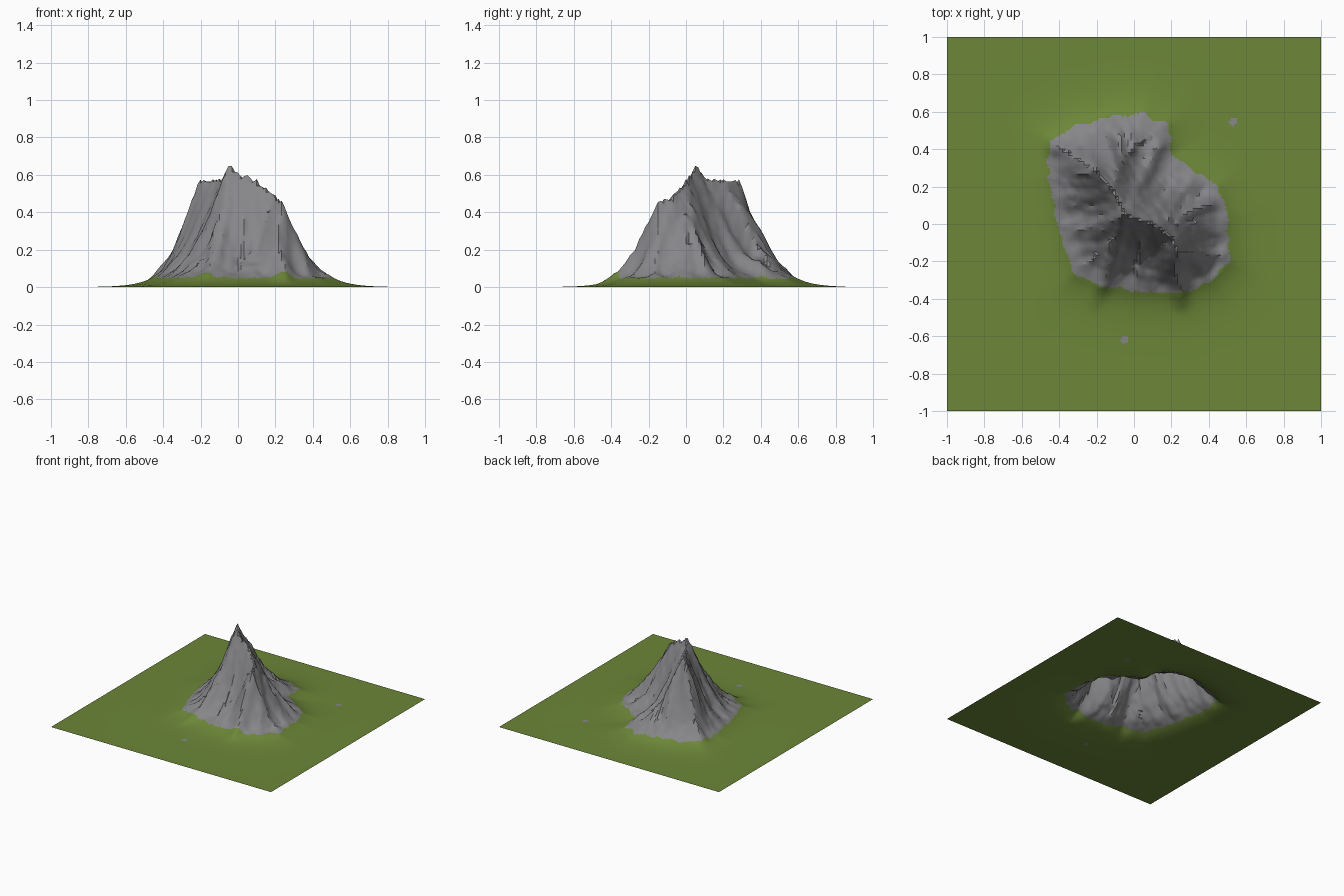
import bpy, bmesh, math
from mathutils import Vector, noise

if "Cube" in bpy.data.objects:
    bpy.data.objects.remove(bpy.data.objects["Cube"])

# Crest line of the mountain (x, y, z)
CREST = [(-.2, .28, .585), (-.13, .2, .58), (-.07, .1, .59), (-.05, .055, .66), (0, .035, .61),
         (.1, 0, .57), (.2, -.07, .49), (.235, -.15, .465)]
# Outline of the rock at its foot (x, y)
FOOT = [(-.45, .45), (-.3, .53), (-.1, .58), (.05, .59), (.17, .53), (.2, .37), (.3, .3), (.45, .2),
        (.5, .05), (.51, -.2), (.42, -.3), (.25, -.37), (0, -.36), (-.2, -.32), (-.32, -.27),
        (-.38, -.1), (-.42, .05), (-.46, .25)]
# Side spurs: start x, y, end x, y, height
SPURS = [(-.1, .25, -.14, .52, .05), (0, .12, .13, .42, .05), (.15, 0, .4, .1, .05),
         (.2, -.1, .25, -.42, .05), (-.03, 0, -.21, -.42, .045), (-.2, .3, -.42, .4, .04)]
# Slope profile: crest to foot, share of crest height
PROFILE = [(0, 1), (.1, .88), (.25, .67), (.4, .47), (.6, .27), (.8, .15), (1, .085)]


def nearest(p, a, b):
    ab = b - a
    k = max(0, min(1, (p - a).dot(ab) / ab.length_squared))
    q = a + ab * k
    return (p - q).length, q, k


def lookup(t):
    for (t0, v0), (t1, v1) in zip(PROFILE, PROFILE[1:]):
        if t <= t1:
            return v0 + (v1 - v0) * (t - t0) / (t1 - t0)
    return PROFILE[-1][1]


foot = [Vector(p) for p in FOOT]
crest = [Vector(p[:2]) for p in CREST]


def foot_distance(p):
    """Distance to the foot outline, positive inside, and nearest point."""
    best, inside = (9, p), False
    for a, b in zip(foot, foot[1:] + foot[:1]):
        d, q, _ = nearest(p, a, b)
        if d < best[0]:
            best = (d, q)
        if (a.y > p.y) != (b.y > p.y) and p.x < a.x + (p.y - a.y) * (b.x - a.x) / (b.y - a.y):
            inside = not inside
    return (best[0] if inside else -best[0]), best[1]


def height(x, y):
    p = Vector((x, y))
    b, fq = foot_distance(p)
    d, top = 9, 0
    for i in range(len(crest) - 1):
        e, _, k = nearest(p, crest[i], crest[i + 1])
        if e < d:
            d, top = e, CREST[i][2] * (1 - k) + CREST[i + 1][2] * k
    spur = 0
    for x0, y0, x1, y1, h in SPURS:
        e, _, k = nearest(p, Vector((x0, y0)), Vector((x1, y1)))
        spur += h * math.exp(-(e / .045) ** 2) * min(1, d / .1)
    if b <= 0:
        z = .05 * math.exp(b / .09)
        return z + spur * math.exp(b / .06) * .8
    t = d / (d + b)
    # Gullies run down the slope from crest to foot
    g = noise.noise(Vector((fq.x * 11, fq.y * 11, t * 1.5)))
    g += .6 * noise.noise(Vector((fq.x * 25, fq.y * 25, t * 3)))
    jag = .02 * noise.noise(Vector((x * 35, y * 35, 2))) * (1 - t)
    base = .05 / top
    share = base + (lookup(t) - .085) * (1 - base) / .915
    return top * share + (spur + .04 * g) * min(1, 4 * t * (1 - t)) + spur * .6 * t ** 4 + jag


def material(name, color):
    m = bpy.data.materials.new(name)
    m.diffuse_color = color
    m.use_nodes = True
    m.node_tree.nodes["Principled BSDF"].inputs["Base Color"].default_value = m.diffuse_color
    return m


# Ground sheet raised into the mountain
bm = bmesh.new()
bmesh.ops.create_grid(bm, x_segments=120, y_segments=120, size=1)
for v in bm.verts:
    edge = min(1, (1 - max(abs(v.co.x), abs(v.co.y))) / .2)
    v.co.z = max(0, height(v.co.x, v.co.y)) * edge
bmesh.ops.triangulate(bm, faces=bm.faces[:])
# Rock inside the foot outline, plus two stray rock patches
for f in bm.faces:
    c = f.calc_center_median().xy
    wobble = .02 * noise.noise(Vector((c.x * 14, c.y * 14, 5)))
    stray = (c - Vector((.53, .545))).length < .022 or (c - Vector((-.055, -.62))).length < .022
    f.material_index = 1 if foot_distance(c)[0] + wobble > 0 or stray else 0
mesh = bpy.data.meshes.new("mountain_terrain")
bm.to_mesh(mesh)
bm.free()
mesh.materials.append(material("grass", (.15, .24, .04, 1)))
mesh.materials.append(material("rock", (.24, .24, .25, 1)))
terrain = bpy.data.objects.new("mountain_terrain", mesh)
bpy.context.collection.objects.link(terrain)
bpy.context.view_layer.objects.active = terrain
terrain.select_set(True)
bpy.ops.object.shade_smooth_by_angle(angle=math.radians(30))
